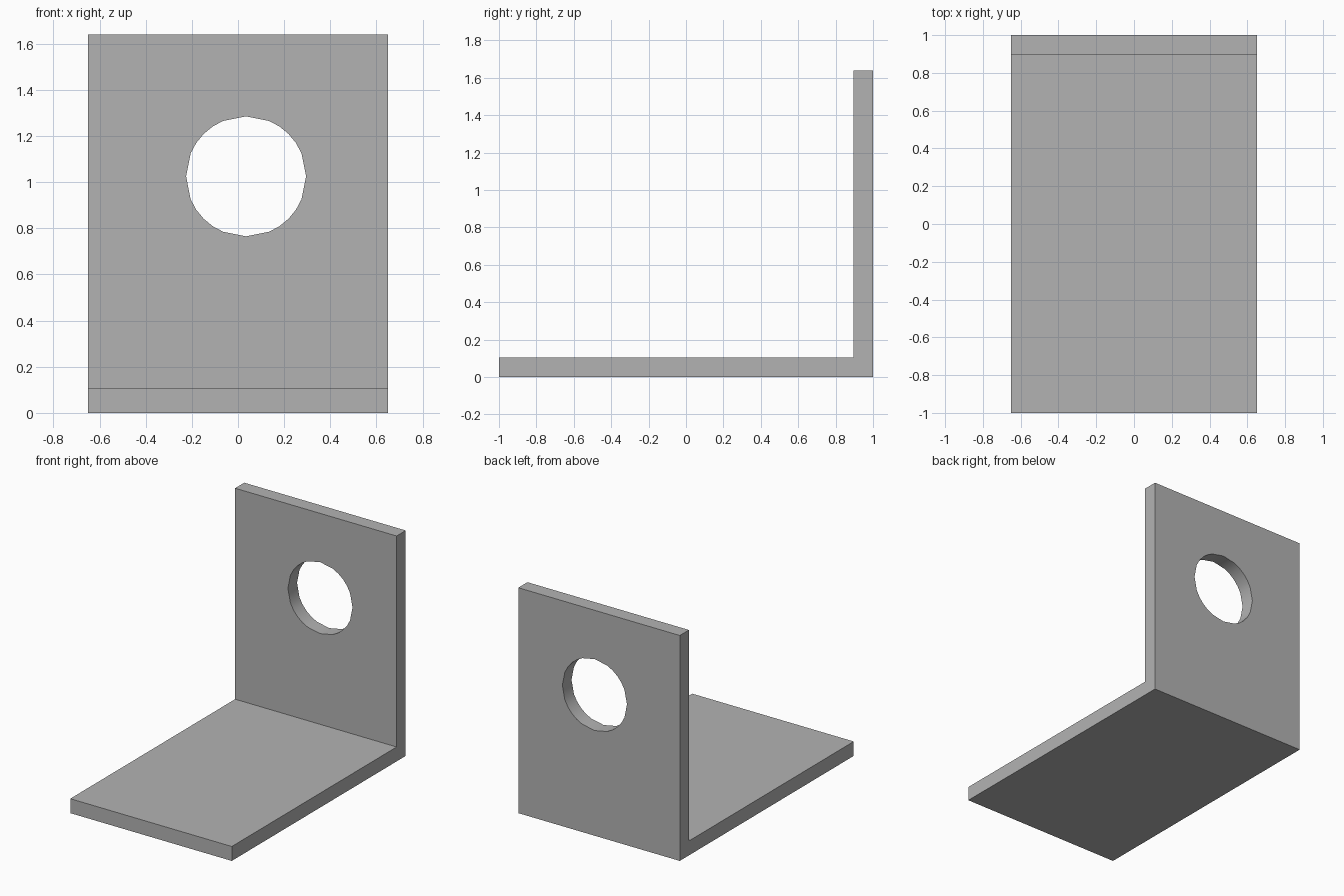
import bpy, bmesh
from math import sin, cos, pi

cube = bpy.data.objects.get("Cube")
if cube:
    bpy.data.objects.remove(cube, do_unlink=True)

HALF_WIDTH = 0.65
HEIGHT = 1.64
THICK = 0.105
HOLE_X, HOLE_Z, HOLE_R = 0.035, 1.025, 0.26

grey = bpy.data.materials.new("plain grey")
grey.use_nodes = True
colour = (0.45, 0.45, 0.45, 1)
grey.diffuse_color = colour
grey.node_tree.nodes["Principled BSDF"].inputs["Base Color"].default_value = colour


def extrude_profile(name, points, offset):
    """Make a solid by sweeping a closed outline along an offset."""
    bm = bmesh.new()
    face = bm.faces.new([bm.verts.new(p) for p in points])
    result = bmesh.ops.extrude_face_region(bm, geom=[face], use_keep_orig=True)
    moved = [g for g in result["geom"] if isinstance(g, bmesh.types.BMVert)]
    bmesh.ops.translate(bm, verts=moved, vec=offset)
    bmesh.ops.recalc_face_normals(bm, faces=bm.faces)
    mesh = bpy.data.meshes.new(name)
    bm.to_mesh(mesh)
    bm.free()
    mesh.materials.append(grey)
    obj = bpy.data.objects.new(name, mesh)
    bpy.context.collection.objects.link(obj)
    return obj


# L-shaped bracket: base plate and upright wall in one piece
outline = [(-1, 0), (1, 0), (1, HEIGHT), (1 - THICK, HEIGHT),
           (1 - THICK, THICK), (-1, THICK)]
bracket = extrude_profile("angle_bracket",
                          [(-HALF_WIDTH, y, z) for y, z in outline],
                          (2 * HALF_WIDTH, 0, 0))

# Round hole through the wall, with longer sides beside the quarter points
angles = [k * pi / 16 for k in range(32) if k % 8 not in (1, 7)]
cutter = extrude_profile("hole_cutter",
                         [(HOLE_X + HOLE_R * cos(a), 0.8, HOLE_Z + HOLE_R * sin(a))
                          for a in angles],
                         (0, 0.3, 0))

bpy.ops.object.select_all(action="DESELECT")
bracket.select_set(True)
bpy.context.view_layer.objects.active = bracket
cut = bracket.modifiers.new("hole", "BOOLEAN")
cut.operation = "DIFFERENCE"
cut.solver = "EXACT"
cut.object = cutter
bpy.ops.object.modifier_apply(modifier=cut.name)
bpy.data.objects.remove(cutter, do_unlink=True)

# Smooth bore, sharp plate edges
bpy.ops.object.shade_smooth_by_angle(angle=pi / 6)
